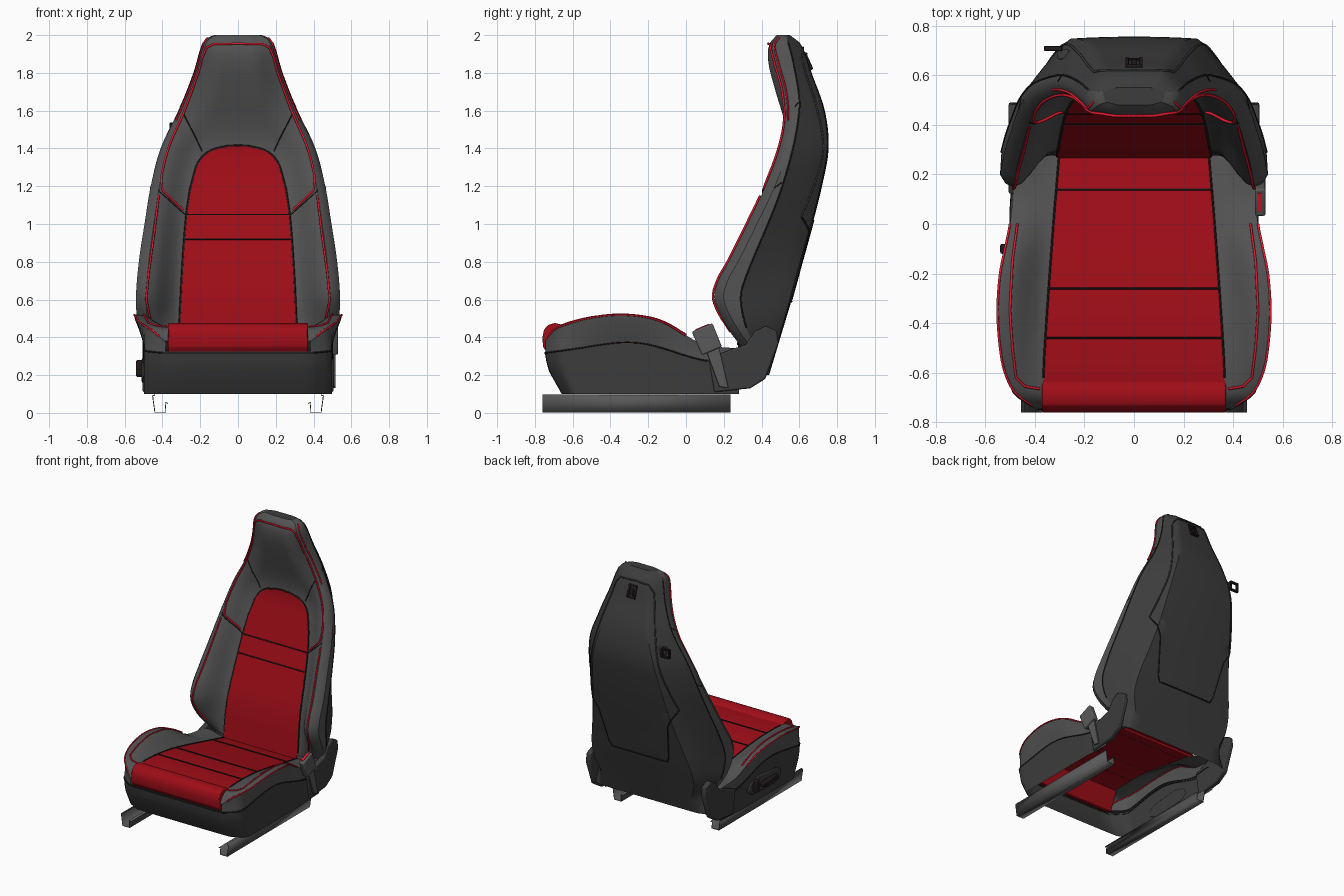
import bpy, bmesh, math
from mathutils import Vector

if "Cube" in bpy.data.objects:
    bpy.data.objects.remove(bpy.data.objects["Cube"])


def material(name, rgb):
    m = bpy.data.materials.new(name)
    m.diffuse_color = (*rgb, 1)
    m.use_nodes = True
    m.node_tree.nodes["Principled BSDF"].inputs["Base Color"].default_value = m.diffuse_color
    return m


RED = material("red_fabric", (0.35, 0.004, 0.009))
PIPE = material("red_piping", (0.8, 0.01, 0.03))
LEATHER = material("grey_leather", (0.085, 0.085, 0.085))
PLASTIC = material("dark_plastic", (0.045, 0.045, 0.045))
SEAM = material("dark_seam", (0.015, 0.01, 0.01))
METAL = material("metal", (0.1, 0.1, 0.1))


def tab(pts):
    """Smooth lookup through (t, value) pairs, clamped at both ends."""
    def f(t):
        t = min(max(t, pts[0][0]), pts[-1][0])
        i = next(k for k in range(len(pts) - 1) if t <= pts[k + 1][0])

        def slope(k):
            a, b = pts[max(k - 1, 0)], pts[min(k + 1, len(pts) - 1)]
            return (b[1] - a[1]) / (b[0] - a[0])
        (t0, v0), (t1, v1) = pts[i], pts[i + 1]
        h = t1 - t0
        s = (t - t0) / h
        return (v0 * (2*s**3 - 3*s*s + 1) + v1 * (3*s*s - 2*s**3)
                + h * slope(i) * (s**3 - 2*s*s + s) + h * slope(i + 1) * (s**3 - s*s))
    return f


def smooth(t):
    t = min(max(t, 0), 1)
    return t * t * (3 - 2 * t)


def span(a, b, n):
    return [a + (b - a) * i / n for i in range(n + 1)]


def finish(name, bm, mat, mirror=False, angle=35):
    bmesh.ops.recalc_face_normals(bm, faces=bm.faces)
    me = bpy.data.meshes.new(name)
    bm.to_mesh(me)
    me.polygons.foreach_set("use_smooth", [True] * len(me.polygons))
    me.set_sharp_from_angle(angle=math.radians(angle))
    me.materials.append(mat)
    ob = bpy.data.objects.new(name, me)
    bpy.context.collection.objects.link(ob)
    if mirror:
        ob.modifiers.new("mirror", "MIRROR")
    return ob


def loft(name, rows, mat, mirror=False):
    bm = bmesh.new()
    vs = [[bm.verts.new(p) for p in r] for r in rows]
    for a, b in zip(vs, vs[1:]):
        for i in range(len(a) - 1):
            bm.faces.new((a[i], a[i + 1], b[i + 1], b[i]))
    return finish(name, bm, mat, mirror)


def prism(name, yz, x0, x1, mat, mirror=False, bevel=0.008):
    bm = bmesh.new()
    face = bm.faces.new([bm.verts.new((x0, y, z)) for y, z in yz])
    ext = bmesh.ops.extrude_face_region(bm, geom=[face])["geom"]
    bmesh.ops.translate(bm, verts=[v for v in ext if isinstance(v, bmesh.types.BMVert)], vec=(x1 - x0, 0, 0))
    ob = finish(name, bm, mat, mirror)
    if bevel:
        b = ob.modifiers.new("bevel", "BEVEL")
        b.width, b.segments = bevel, 2
    return ob


def box(name, loc, size, mat, tilt=0.0):
    x, y, z = (s / 2 for s in size)
    ob = prism(name, [(-y, -z), (y, -z), (y, z), (-y, z)], -x, x, mat, bevel=min(size) * 0.2)
    ob.location, ob.rotation_euler = loc, (tilt, 0, 0)
    return ob


def cord(name, pts, proj, mat, r=0.003, mirror=True, steps=6):
    """Round cord laid on a surface: 2D points are refined, then projected."""
    path = []
    for a, b in zip(pts, pts[1:]):
        path += [proj(*Vector(a).lerp(Vector(b), i / steps)) for i in range(steps)]
    path.append(proj(*pts[-1]))
    cu = bpy.data.curves.new(name, "CURVE")
    cu.dimensions, cu.bevel_depth, cu.bevel_resolution = "3D", r, 1
    for sx in ((1, -1) if mirror else (1,)):
        sp = cu.splines.new("POLY")
        sp.points.add(len(path) - 1)
        for p, c in zip(sp.points, path):
            p.co = (c[0] * sx, c[1], c[2], 1)
    cu.materials.append(mat)
    bpy.context.collection.objects.link(bpy.data.objects.new(name, cu))


# ---- backrest profiles, all by height z
W = tab([(.34, .47), (.45, .525), (.6, .54), (.8, .525), (1, .495), (1.2, .462), (1.4, .41), (1.6, .315), (1.8, .235), (1.95, .19), (1.985, .165), (2, .125)])
YF = tab([(.34, .3), (.45, .22), (.6, .15), (.7, .17), (.8, .225), (1, .325), (1.2, .42), (1.4, .495), (1.55, .525), (1.7, .515), (1.85, .475), (1.95, .455), (2, .49)])
YC = tab([(.3, .27), (.6, .31), (.8, .37), (1, .435), (1.2, .495), (1.35, .535), (1.45, .54), (1.55, .52), (1.7, .475), (1.85, .437), (1.95, .44), (2, .48)])
XP = tab([(.3, .31), (.5, .31), (1, .28), (1.2, .26), (1.4, .21), (1.5, .15), (1.7, .1), (2, .06)])
YM = tab([(.2, .42), (.34, .37), (.45, .32), (.6, .29), (.7, .31), (1.2, .51), (1.6, .6), (1.85, .57), (2, .53)])
YB = tab([(.2, .44), (.4, .5), (.6, .56), (.8, .615), (1, .67), (1.2, .72), (1.4, .755), (1.6, .735), (1.8, .665), (1.95, .61), (2, .55)])
FLAT = tab([(.2, .85), (.5, .8), (.85, .68), (1.2, .63), (2, .6)])


def front(x, z, off=-0.002):
    crest = 0.9 * W(z)
    x = max(-crest, min(x, crest))
    s = smooth((abs(x) - XP(z)) / (crest - XP(z)))
    return (x, YC(z) + (YF(z) - YC(z)) * s + off, z)


def back(x, z, off=0.002):
    """Nearly flat back with slanted flanks."""
    u, k = min(abs(x) / (0.99 * W(z)), 1), FLAT(z)
    t = max(0, (u - k) / (1 - k))
    return (x, YB(z) - (YB(z) - YM(z)) * (.04 * min(u / k, 1) ** 2 + .96 * t ** 1.15) + off, z)


def back_row(z):
    k = FLAT(z)
    return [back(0.99 * W(z) * u, z, 0) for u in span(0, k, 6) + span(k, 1, 6)[1:]]


def side_row(z):
    w, yf = W(z), YF(z)
    return [(0.9*w, yf, z), (0.96*w, yf + .015, z), (w, yf + .05, z), (0.99*w, YM(z), z)]


zs = span(.34, 1.9, 40) + [1.93, 1.96, 1.98, 1.993, 2]
loft("backrest_front", [[front(0.9 * W(z) * u, z, 0) for u in span(0, 1, 14)] for z in zs], LEATHER, True)
loft("backrest_side_bolster", [side_row(z) for z in zs], LEATHER, True)
loft("backrest_shell", [back_row(z) for z in [.2, .25, .3] + zs], PLASTIC, True)
top = [front(0.9 * W(2) * u, 2, 0) for u in span(0, 1, 12)] + side_row(2)[1:]
loft("backrest_top", [top, [back(min(p[0], .99 * W(2)), 2, 0) for p in top]], PLASTIC, True)

# ---- red centre panel of the backrest
PW = tab([(.3, .31), (.5, .308), (1, .278), (1.2, .25), (1.3, .222), (1.36, .185), (1.395, .13), (1.412, .06)])
loft("backrest_red_panel", [[front(PW(z) * u, z, -.006) for u in span(0, 1, 8)]
     for z in span(.3, 1.3, 22) + [1.33, 1.36, 1.38, 1.395, 1.405, 1.412]], RED, True)
cord("backrest_panel_seam", [(PW(z), z) for z in span(.36, 1.3, 8) + [1.33, 1.36, 1.38, 1.395, 1.412]] + [(0, 1.415)], front, SEAM, .006)
for z in (.92, 1.05):
    cord("backrest_cross_seam", [(-PW(z), z), (PW(z), z)], lambda x, z: front(x, z, -.006), SEAM, .004, mirror=False)
cord("lower_bolster_seam", [(.28, 1.05), (.38, 1.14), (.43, 1.185)], front, SEAM)
cord("headrest_seam", [(.19, 1.385), (.23, 1.47), (.29, 1.585)], front, SEAM)
cord("headrest_piping", [(.29, 1.075), (.34, 1.12), (.4, 1.18), (.41, 1.28), (.37, 1.42), (.28, 1.62), (.21, 1.8),
     (.19, 1.88), (.165, 1.935), (.13, 1.952), (0, 1.955)], lambda x, z: front(x, z, -.006), PIPE, .006)
cord("bolster_piping", [(.42, 1.15), (.444, .95), (.472, .75), (.486, .6), (.465, .5), (.43, .43)],
     lambda x, z: front(x, z, -.006), PIPE, .006)
cord("headrest_edge_piping", [(.97, z) for z in (1.55, 1.7, 1.8, 1.9, 1.95, 1.985)],
     lambda u, z: (u * W(z), YF(z) + .015, z), PIPE, .005)
for z in (1.19, 1.62):
    cord("side_seam", [(0, z), (1, z)], lambda t, z: (W(z + .03*t) * (1 - .01*t), YF(z) + .05 + t * (YM(z) - YF(z) - .05), z + .03*t), SEAM)
cord("shell_edge_seam", [(1, z) for z in span(.45, 1.96, 20)], lambda t, z: (W(z) * .99, YM(z), z), SEAM, .004, steps=2)

# ---- back details: pocket, creases, guide frame, release handle
HW = tab([(.6, .23), (.63, .25), (.9, .29), (1.02, .36)])
loft("back_pocket", [[back(HW(z) * u, z, .004) for u in span(0, 1, 8)] for z in span(.6, 1.02, 12)], PLASTIC, True)
cord("pocket_seam", [(.37, 1.04), (.29, .9), (.25, .63), (.23, .59), (0, .59)], back, SEAM, .005)
cord("shell_crease", [(.37, 1.04), (.3, 1.3), (.23, 1.6), (.16, 1.88), (.12, 1.93), (0, 1.935)], back, PLASTIC, .005)
for dx, dz, sx, sz in ((-.028, 0, .014, .09), (.028, 0, .014, .09), (0, .04, .07, .014), (0, -.04, .07, .014), (0, 0, .025, .05)):
    box("back_guide_frame", back(dx, 1.86 + dz, 0), (sx, .02, sz), SEAM, .42)
hx, hy, hz = back(-.285, 1.5)
box("release_base", (hx, hy, hz), (.05, .04, .06), PLASTIC)
for dx, dz, sx, sz in ((-.03, 0, .014, .07), (.03, 0, .014, .07), (0, .03, .07, .014), (0, -.03, .07, .014)):
    box("release_handle", (hx - .04 + dx, hy + .025, hz + dz), (sx, .02, sz), SEAM)

# ---- seat cushion profiles, all by depth y
ZC = tab([(-.745, .38), (-.7, .44), (-.62, .455), (-.46, .453), (-.26, .43), (.14, .345), (.3, .31)])
ZE = tab([(-.745, .38), (-.7, .44), (-.6, .48), (-.5, .505), (-.35, .52), (-.2, .505), (-.1, .47), (0, .41), (.1, .36), (.3, .34)])
XI = tab([(-.74, .37), (-.5, .36), (0, .325), (.3, .3)])
XO = tab([(-.745, .385), (-.72, .43), (-.68, .48), (-.6, .52), (-.5, .54), (-.35, .55), (-.2, .54), (-.1, .52), (0, .5), (.1, .49), (.3, .48)])
ZS = tab([(-.745, .325), (-.6, .345), (-.35, .38), (-.2, .37), (.1, .285), (.25, .29)])


def seat(x, y, off=.003):
    s = smooth((abs(x) - XI(y)) / (XO(y) - XI(y)) / .85)
    return (x, y, ZC(y) + (ZE(y) - ZC(y)) * s + off)


ys = [-.745, -.735, -.72, -.7, -.68, -.65] + span(-.62, .28, 24)
loft("cushion_bolster", [[seat(XI(y) + (XO(y) - XI(y)) * u, y, 0) for u in span(0, 1, 10)]
     + [(XO(y) - .004, y, ZE(y) - .025 * (ZE(y) - ZS(y)) / .14), (min(.495, XO(y)), y, ZS(y) - .01)] for y in ys], LEATHER, True)
loft("cushion_red_panel", [[(XI(y) * u, y, ZC(y)) for u in (0, .5, 1)] for y in span(-.66, .3, 20)], RED, True)
roll = [(-.69, .305), (-.735, .318), (-.757, .35), (-.76, .4), (-.752, .44), (-.73, .466), (-.695, .476), (-.66, .468), (-.63, .448)]
prism("cushion_front_roll", roll, -.37, .37, RED, bevel=.006)
for y in (-.46, -.26, .14):
    cord("cushion_cross_seam", [(-XI(y), y), (XI(y), y)], seat, SEAM, .004, mirror=False)
cord("cushion_panel_seam", [(XI(y), y) for y in span(-.62, .28, 10)], seat, SEAM, .004)
cord("cushion_piping", [(.38, -.665), (.44, -.655), (.475, -.62), (.49, -.5), (.5, -.35), (.49, -.15), (.47, 0)],
     lambda x, y: seat(x, y, .005), PIPE, .005)
cord("cushion_edge_piping", [(1, y) for y in span(-.73, 0, 14)], lambda t, y: (XO(y), y, ZE(y)), PIPE, .005, steps=2)

# ---- plastic skirt around the cushion with an inner ledge, open below
plan = [(min(.498, XO(y) + .005), y) for y in reversed(ys)] + [(.3, -.747), (.15, -.748), (0, -.748)]
skirt = [[(x * .93, y * .92, ZS(y) - .012) for x, y in plan]]
skirt += [[(x, y + .09 * smooth((-.45 - y) / .3) * k, z if k else ZS(y)) for x, y in plan]
          for k, z in ((0, 0), (.1, .27), (.25, .22), (1, .1))]
loft("base_skirt", skirt, PLASTIC, True)
cord("skirt_seam", plan, lambda x, y: (x, y, ZS(y) - .008), SEAM, .004, steps=2)

# ---- hinge brackets
prism("hinge_bracket", [(.15, .11), (.2, .115), (.34, .13), (.42, .18), (.49, .37), (.48, .435), (.42, .46), (.365, .43),
      (.315, .36), (.25, .34), (.12, .29)], .465, .505, PLASTIC, True)

# ---- adjuster switches on the left
prism("switch_plate", [(-.42, .19), (-.36, .16), (-.08, .17), (-.02, .21), (-.05, .26), (-.15, .29), (-.36, .27), (-.42, .24)], -.51, -.495, PLASTIC)
box("switch_long", (-.522, -.26, .215), (.035, .18, .035), SEAM)
box("switch_upright", (-.522, -.1, .235), (.035, .04, .09), SEAM)

# ---- belt buckle on the right
prism("buckle_stalk", [(.11, .32), (.175, .35), (.225, .13), (.175, .14)], .505, .517, METAL, bevel=.003)
prism("buckle_head", [(.03, .43), (.14, .475), (.19, .35), (.085, .305)], .488, .53, METAL)
box("buckle_button", (.505, .088, .453), (.02, .08, .01), PIPE, .39)

# ---- floor rails: thin open channels
rail = [(.37, .05), (.385, .055), (.382, .003), (.44, .003), (.452, .09), (.44, .095)]
rails = loft("floor_rail", [[(x, y, z) for x, z in rail] for y in (-.76, .235)], METAL, True)
sol = rails.modifiers.new("thickness", "SOLIDIFY")
sol.thickness, sol.offset = .006, 0
